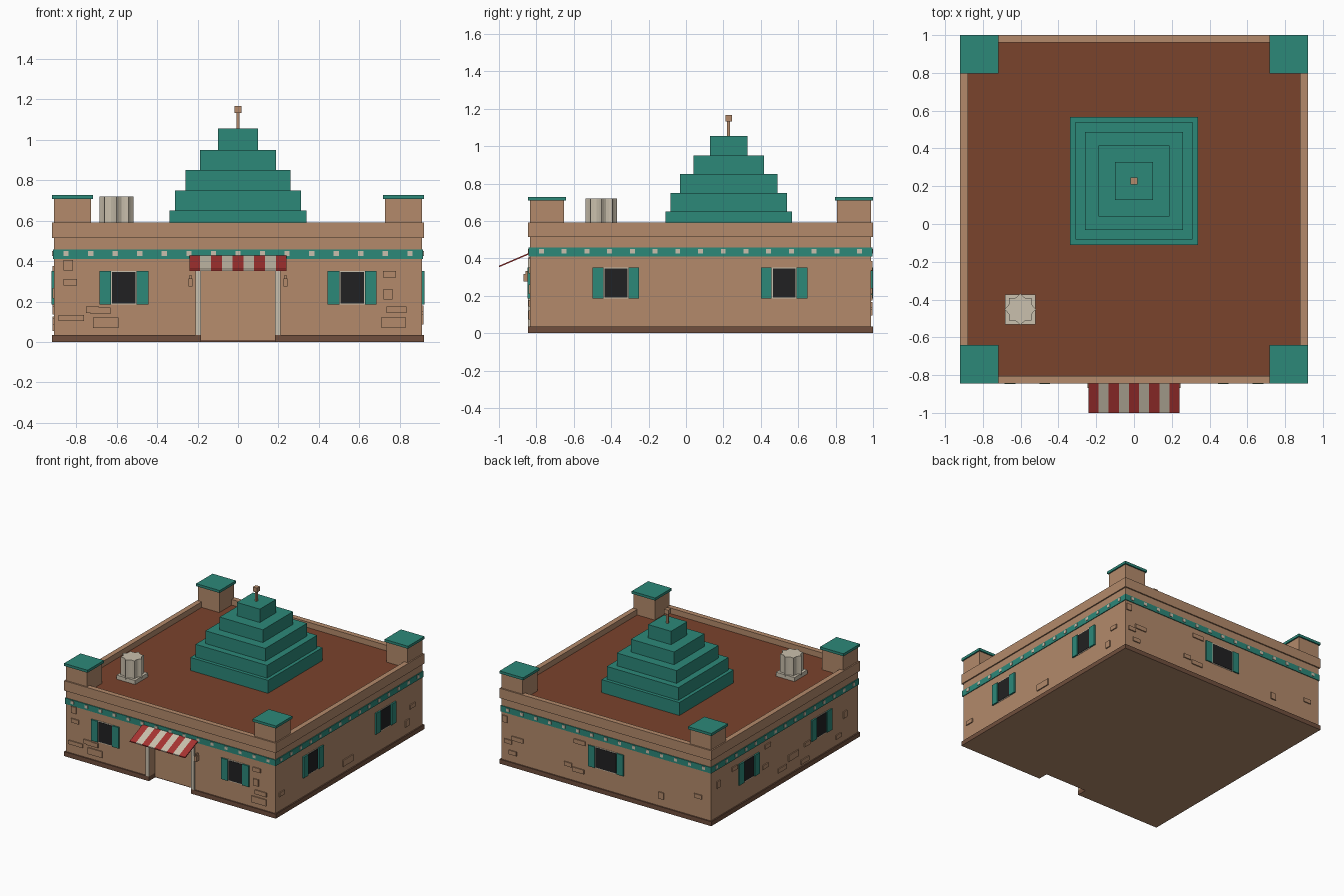
import bpy, bmesh, math

if "Cube" in bpy.data.objects:
    bpy.data.objects.remove(bpy.data.objects["Cube"])


def material(name, r, g, b):
    m = bpy.data.materials.new(name)
    lin = lambda c: ((c / 255 + 0.055) / 1.055) ** 2.4
    m.diffuse_color = (lin(r), lin(g), lin(b), 1)
    m.use_nodes = True
    m.node_tree.nodes["Principled BSDF"].inputs["Base Color"].default_value = m.diffuse_color
    return m


ADOBE = material("adobe", 179, 138, 107)
PALE = material("pale adobe", 183, 141, 109)
BROWN = material("dark brown", 112, 79, 61)
ROOF = material("roof clay", 122, 67, 44)
TEAL = material("teal", 44, 136, 121)
CREAM = material("cream stone", 202, 192, 173)
RED = material("awning red", 167, 51, 49)
BLACK = material("dark pane", 33, 33, 34)

X, Y0, Y1, YC = 0.91, -0.835, 0.99, 0.0775   # wall faces and middle


def finish(name, bm, *mats):
    bmesh.ops.recalc_face_normals(bm, faces=bm.faces[:])
    me = bpy.data.meshes.new(name)
    bm.to_mesh(me)
    bm.free()
    for m in mats:
        me.materials.append(m)
    ob = bpy.data.objects.new(name, me)
    bpy.context.collection.objects.link(ob)
    return ob


def boxes(name, mat, items):
    """One object made of boxes (x0, x1, y0, y1, z0, z1)."""
    bm = bmesh.new()
    for x0, x1, y0, y1, z0, z1 in items:
        vs = bmesh.ops.create_cube(bm, size=1)["verts"]
        for v in vs:
            v.co = (x1 if v.co.x > 0 else x0, y1 if v.co.y > 0 else y0,
                    z1 if v.co.z > 0 else z0)
    return finish(name, bm, mat)


def prism(name, mat, outline, z0, z1):
    bm = bmesh.new()
    face = bm.faces.new([bm.verts.new((x, y, z0)) for x, y in outline])
    new = bmesh.ops.extrude_face_region(bm, geom=[face])["geom"]
    for v in new:
        if isinstance(v, bmesh.types.BMVert):
            v.co.z = z1
    return finish(name, bm, mat)


def on_wall(side, u, z, w, h, depth):
    """Box lying on a wall: centre along the wall, height, size, depth."""
    a, b, z0, z1 = u - w / 2, u + w / 2, z - h / 2, z + h / 2
    return {"front": (a, b, Y0 - depth, Y0 + 0.005, z0, z1),
            "back": (a, b, Y1 - 0.005, Y1 + depth, z0, z1),
            "right": (X - 0.005, X + depth, a, b, z0, z1),
            "left": (-X - depth, -X + 0.005, a, b, z0, z1)}[side]


def notched(g):
    """Footprint grown by g with the doorway cut into the front."""
    d, n = 0.183, -0.765
    return [(-X - g, Y0 - g), (-d, Y0 - g), (-d, n), (d, n), (d, Y0 - g),
            (X + g, Y0 - g), (X + g, Y1 + g), (-X - g, Y1 + g)]


# Plinth with an adobe underside, walls and roof
plinth = prism("plinth", BROWN, notched(0.01), 0, 0.035)
plinth.data.materials.append(ADOBE)
for p in plinth.data.polygons:
    p.material_index = int(p.normal.z < -0.5)
prism("lower_wall", ADOBE, notched(0), 0.035, 0.385)
boxes("upper_wall", ADOBE, [(-X, X, Y0, Y1, 0.385, 0.535)])
boxes("roof_deck", ROOF, [(-0.885, 0.885, -0.812, 0.965, 0.53, 0.548)])


def ring(name, mat, grow, inner, z0, z1):
    xo, a, b = X + grow, Y0 - grow, Y1 + grow
    xi, c, d = xo - inner, a + inner, b - inner
    boxes(name, mat, [(-xo, xo, a, c, z0, z1), (-xo, xo, d, b, z0, z1),
                      (-xo, -xi, c, d, z0, z1), (xi, xo, c, d, z0, z1)])


ring("parapet", ADOBE, 0.01, 0.04, 0.515, 0.592)
ring("teal_band", TEAL, 0.006, 0.03, 0.41, 0.457)

# Small square tiles along the band
tiles = []
for i in range(15):
    u = (i - 7) * 0.1215
    for side in ("front", "back", "left", "right"):
        c = YC if side in ("left", "right") else 0
        tiles.append(on_wall(side, u + c, 0.437, 0.026, 0.024, 0.0095))
boxes("band_tiles", CREAM, tiles)

# Corner turrets with caps
shafts, caps = [], []
for sx in (-1, 1):
    for sy in (-1, 1):
        def corner(w, z0, z1):
            cx, cy, h = sx * 0.8185, YC + sy * 0.82, w / 2
            return (cx - h, cx + h, cy - h, cy + h, z0, z1)
        shafts.append(corner(0.183, 0.54, 0.71))
        caps.append(corner(0.204, 0.708, 0.728))
boxes("corner_turrets", ADOBE, shafts)
boxes("turret_caps", TEAL, caps)

# Stepped pyramid and mast
PY = 0.228
tiers = [(0.338, 0.54, 0.65), (0.311, 0.65, 0.75), (0.26, 0.75, 0.85),
         (0.188, 0.85, 0.95), (0.1, 0.95, 1.055)]
boxes("stepped_pyramid", TEAL,
      [(-r, r, PY - r, PY + r, a, b) for r, a, b in tiers])
boxes("mast", ADOBE, [(-r, r, PY - r, PY + r, a, b) for r, a, b in
                      ((0.008, 1.05, 1.135), (0.018, 1.132, 1.167))])

# Fluted roof vent on a square base
VX, VY = -0.602, -0.452
outline = []
for i in range(32):
    r = (0.084, 0.071, 0.066, 0.071)[i % 4]
    t = math.tau * i / 32
    outline.append((VX + r * math.cos(t), VY + r * math.sin(t)))
prism("roof_vent", CREAM, outline, 0.57, 0.72)
boxes("vent_base", CREAM, [(VX - 0.08, VX + 0.08, VY - 0.08, VY + 0.08, 0.54, 0.58)])

# Doorway: panel, posts and wall lamps
boxes("door_panel", PALE, [(-0.183, 0.183, -0.772, -0.76, 0.01, 0.385)])
boxes("door_posts", CREAM, [(s * 0.197 - 0.014, s * 0.197 + 0.014,
                             -0.845, -0.765, 0.035, 0.4) for s in (-1, 1)])
boxes("wall_lamps", ADOBE,
      [on_wall("front", s * 0.236, z, w, h, d) for s in (-1, 1)
       for z, w, h, d in ((0.295, 0.02, 0.04, 0.033), (0.322, 0.01, 0.02, 0.022))])

# Striped sloping awning
bm = bmesh.new()
for i in range(9):
    a = -0.241 + i * 0.482 / 9
    b = a + 0.482 / 9
    lo, hi = [[bm.verts.new((x, y, z + dz)) for x, y, z in
               ((a, -0.835, 0.423), (b, -0.835, 0.423), (b, -1, 0.352), (a, -1, 0.352))]
              for dz in (0, 0.008)]
    quads = [lo, hi] + [[lo[k], lo[(k + 1) % 4], hi[(k + 1) % 4], hi[k]] for k in range(4)]
    for q in quads:
        bm.faces.new(q).material_index = i % 2
finish("awning", bm, RED, CREAM)

# Windows: frame, pane and a pair of shutters
frames, panes, shutters = [], [], []
for side, u, w in (("front", -0.565, 0.115), ("front", 0.565, 0.115),
                   ("right", -0.375, 0.122), ("right", 0.525, 0.122),
                   ("left", -0.375, 0.122), ("left", 0.525, 0.122),
                   ("back", 0, 0.18)):
    z = 0.268
    lift = 0.0095 if side == "back" else 0.012
    frames.append(on_wall(side, u, z, w + 0.014, 0.168, 0.003))
    panes.append(on_wall(side, u, z, w, 0.156, 0.006))
    for s in (-1, 1):
        shutters.append(on_wall(side, u + s * (w / 2 + 0.035), z, 0.058, 0.165, lift))
boxes("window_frames", CREAM, frames)
boxes("window_panes", BLACK, panes)
boxes("shutters", TEAL, shutters)

# Exposed stones: (along, height, kind), kinds are sizes
SIZES = {"s": (0.065, 0.032), "t": (0.045, 0.052), "m": (0.1, 0.033),
         "n": (0.125, 0.03), "l": (0.125, 0.05)}
STONES = {
    "front": [(-.84, .38, "t"), (-.83, .295, "s"), (-.825, .118, "n"), (-.68, .155, "m"),
              (-.72, .16, "s"), (-.655, .095, "l"), (.75, .335, "s"), (.743, .235, "t"),
              (.785, .16, "m"), (.77, .097, "l")],
    "right": [(-.76, .165, "s"), (.06, .11, "l"), (.86, .235, "s"), (.795, .123, "t")],
    "back": [(.88, .36, "t"), (.85, .19, "s"), (.77, .225, "m"), (.81, .11, "s"),
             (.23, .35, "m"), (.33, .15, "s"), (.24, .125, "m"), (-.48, .12, "t"),
             (-.8, .2, "s")],
    "left": [(.9, .29, "t"), (.7, .34, "s"), (.29, .36, "s"), (.32, .21, "s"),
             (.11, .11, "m"), (-.03, .16, "l"), (-.17, .07, "m"), (-.2, .19, "s"),
             (-.59, .1, "s"), (-.67, .24, "t")],
}
boxes("wall_stones", ADOBE, [on_wall(side, u, z, *SIZES[k], 0.008)
                             for side, row in STONES.items() for u, z, k in row])
